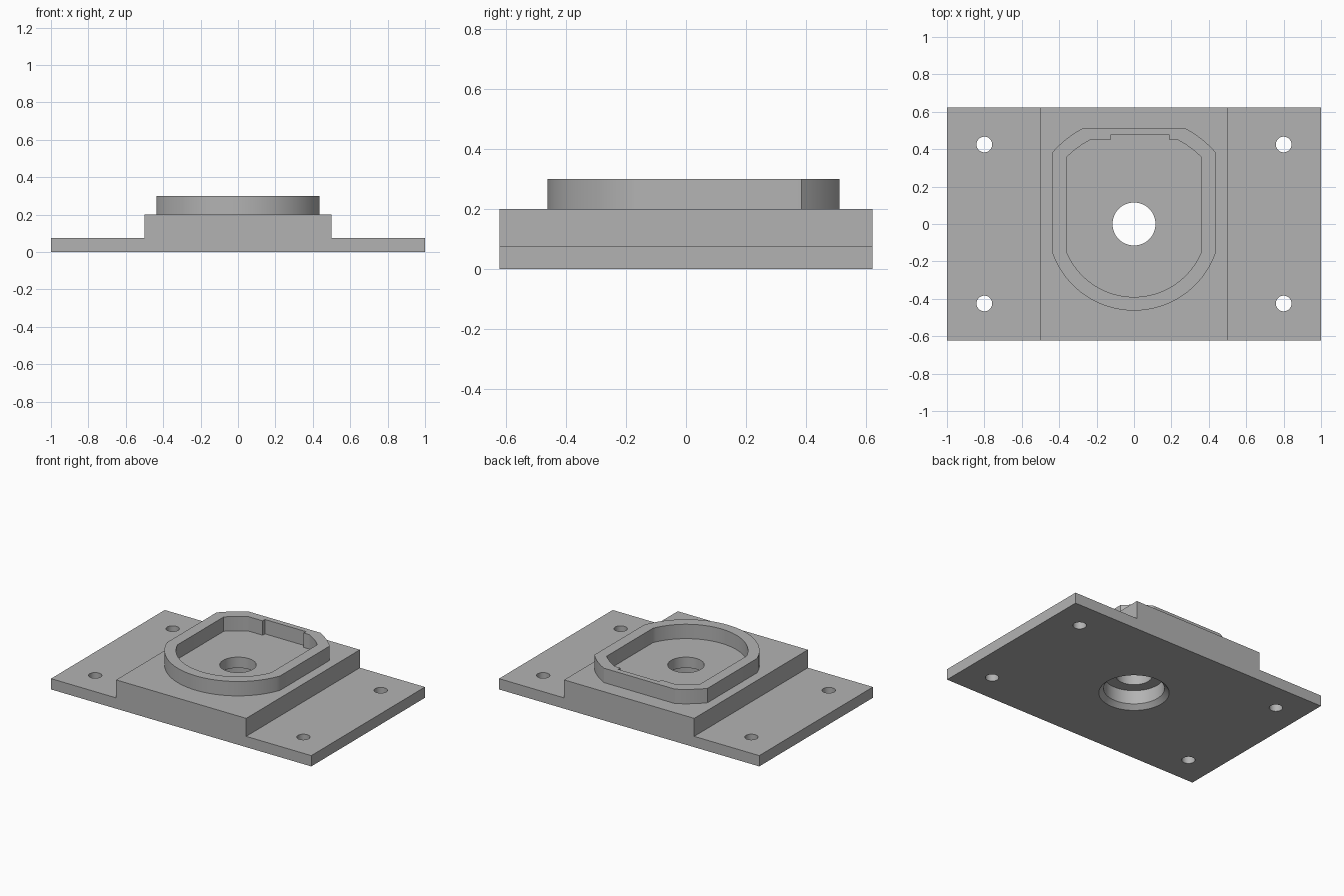
import bpy, bmesh
from math import sin, cos, asin, acos, pi
from mathutils import Matrix, Vector

cube = bpy.data.objects.get("Cube")
if cube:
    bpy.data.objects.remove(cube, do_unlink=True)

grey = bpy.data.materials.new("machined grey")
grey.use_nodes = True
colour = (0.45, 0.45, 0.45, 1)
grey.diffuse_color = colour
grey.node_tree.nodes["Principled BSDF"].inputs["Base Color"].default_value = colour


def make_object(name, bm):
    bmesh.ops.recalc_face_normals(bm, faces=bm.faces)
    mesh = bpy.data.meshes.new(name)
    bm.to_mesh(mesh)
    bm.free()
    mesh.materials.append(grey)
    obj = bpy.data.objects.new(name, mesh)
    bpy.context.collection.objects.link(obj)
    return obj


def prism(name, points, direction):
    """Extrude a closed planar outline along a direction."""
    bm = bmesh.new()
    face = bm.faces.new([bm.verts.new(p) for p in points])
    new = bmesh.ops.extrude_face_region(bm, geom=[face])["geom"]
    bmesh.ops.translate(bm, vec=Vector(direction),
                        verts=[g for g in new if isinstance(g, bmesh.types.BMVert)])
    return make_object(name, bm)


def lathe(name, profile, steps, x=0, y=0):
    """Turn an (r, z) profile into a closed solid about a vertical axis."""
    bm = bmesh.new()
    rings = [[bm.verts.new((x + r * cos(2 * pi * i / steps),
                            y + r * sin(2 * pi * i / steps), z))
              for i in range(steps)] for r, z in profile]
    for low, high in zip(rings, rings[1:]):
        for i in range(steps):
            j = (i + 1) % steps
            bm.faces.new((low[i], low[j], high[j], high[i]))
    bm.faces.new(rings[0])
    bm.faces.new(rings[-1])
    return make_object(name, bm)


def cut(target, cutters):
    """Subtract the cutters, bake the result and discard them."""
    for cutter in cutters:
        cutter.hide_render = True
        mod = target.modifiers.new("cut", "BOOLEAN")
        mod.operation = "DIFFERENCE"
        mod.solver = "EXACT"
        mod.object = cutter
    bpy.context.view_layer.update()
    graph = bpy.context.evaluated_depsgraph_get()
    baked = bpy.data.meshes.new_from_object(target.evaluated_get(graph))
    target.modifiers.clear()
    target.data = baked
    for cutter in cutters:
        bpy.data.objects.remove(cutter, do_unlink=True)


def arc(radius, start, end, steps):
    return [(radius * cos(start + (end - start) * i / steps),
             radius * sin(start + (end - start) * i / steps)) for i in range(steps + 1)]


def rim_outline(half_width, back, front_radius, corner_radius):
    """Round front, straight sides, arc-cut back corners and a flat back."""
    a = acos(half_width / front_radius)
    low, high = acos(half_width / corner_radius), asin(back / corner_radius)
    return (arc(front_radius, a - pi, -a, 40)
            + arc(corner_radius, low, high, 6)
            + arc(corner_radius, pi - high, pi - low, 6))


# Stepped base: thin mounting flanges either side of a raised block
half_profile = [(1, 0), (1, 0.075), (0.5, 0.075), (0.5, 0.2)]
profile = half_profile + [(-x, z) for x, z in reversed(half_profile)]
base = prism("stepped_base", [(x, -0.624, z) for x, z in profile], (0, 1.248, 0))

# Mounting holes and the chamfered centre bore
cutters = [lathe("bolt_hole_cutter", [(0.042, -0.1), (0.042, 0.15)], 32, x, y)
           for x in (-0.8, 0.8) for y in (-0.425, 0.425)]
cutters.append(lathe("bore_cutter", [(0.25, -0.03), (0.22, 0), (0.19, 0.03), (0.19, 0.125),
                                     (0.115, 0.125), (0.115, 0.3)], 64))
cut(base, cutters)

# Raised rim with an open pocket and a notch in its back wall
rim = prism("raised_rim", [(x, y, 0.2) for x, y in rim_outline(0.435, 0.513, 0.463, 0.581)],
            (0, 0, 0.1))
pocket = prism("pocket_cutter",
               [(x, y, 0.1) for x, y in rim_outline(0.36, 0.45, 0.39, 0.507)], (0, 0, 0.3))
notch = prism("notch_cutter", [(-0.125, 0.4, 0.1), (0.19, 0.4, 0.1),
                               (0.19, 0.475, 0.1), (-0.125, 0.475, 0.1)], (0, 0, 0.3))
cut(rim, [pocket, notch])

# Smooth the curved walls while keeping machined edges crisp
for obj in (base, rim):
    bpy.ops.object.select_all(action="DESELECT")
    obj.select_set(True)
    bpy.context.view_layer.objects.active = obj
    bpy.ops.object.shade_smooth_by_angle(angle=pi / 7)
